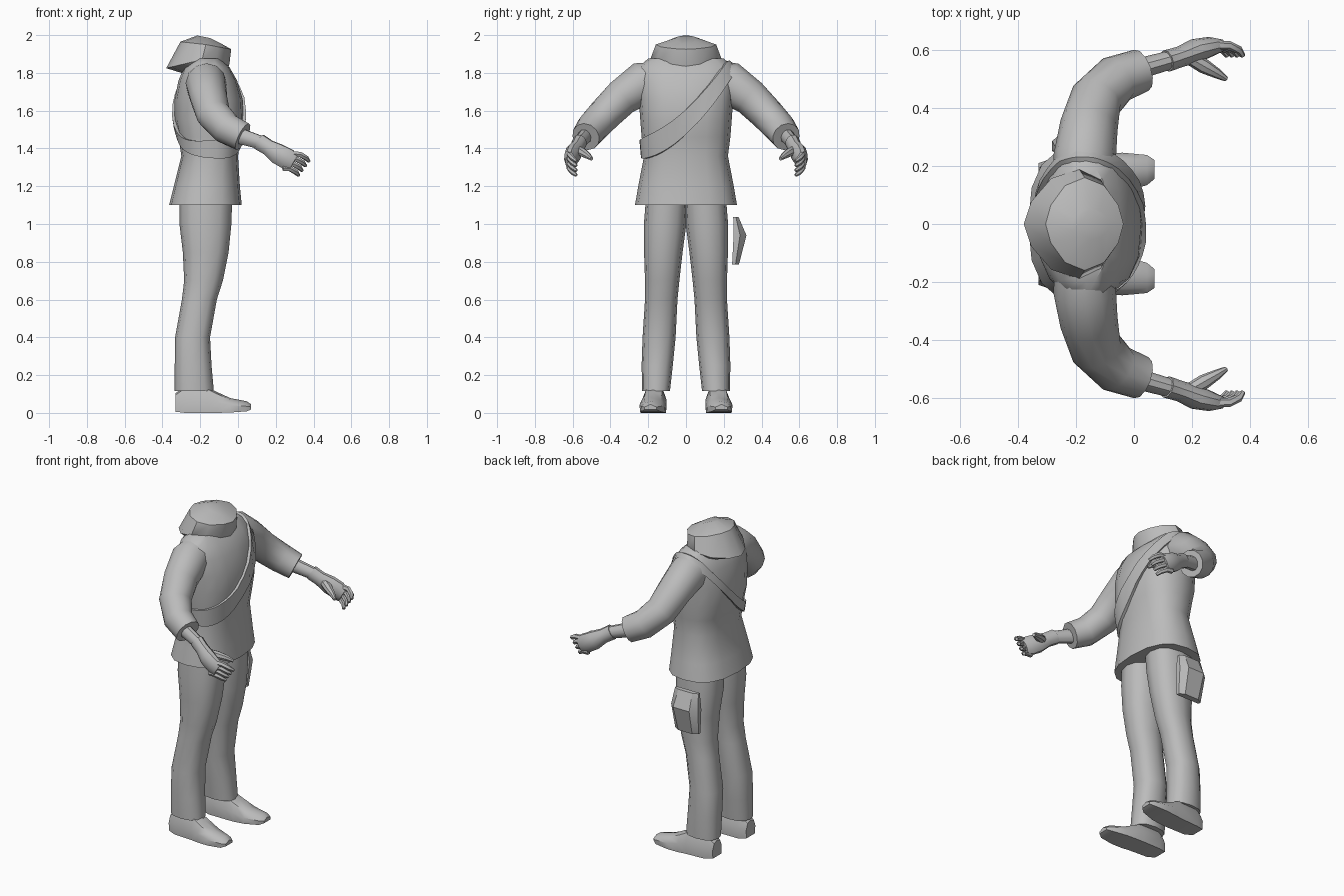
import bpy, bmesh, math
from mathutils import Vector

if "Cube" in bpy.data.objects:
    bpy.data.objects.remove(bpy.data.objects["Cube"])

cloth = bpy.data.materials.new("plain grey")
cloth.diffuse_color = (0.5, 0.5, 0.5, 1)
cloth.use_nodes = True
cloth.node_tree.nodes["Principled BSDF"].inputs["Base Color"].default_value = cloth.diffuse_color
TAU = 2 * math.pi


def loft(name, rings, mirror=False, closed=False, cap=True, angle=40):
    """Skin a list of point rings into one mesh object."""
    bm = bmesh.new()
    rows = [[bm.verts.new(p) for p in r] for r in rings]
    n = len(rows[0])
    pairs = list(zip(rows, rows[1:])) + ([(rows[-1], rows[0])] if closed else [])
    for a, b in pairs:
        for i in range(n):
            j = (i + 1) % n
            bm.faces.new((a[i], a[j], b[j], b[i]))
    if cap and not closed:
        bm.faces.new(rows[0])
        bm.faces.new(rows[-1])
    bmesh.ops.recalc_face_normals(bm, faces=bm.faces)
    me = bpy.data.meshes.new(name)
    bm.to_mesh(me)
    bm.free()
    me.materials.append(cloth)
    ob = bpy.data.objects.new(name, me)
    bpy.context.collection.objects.link(ob)
    bpy.ops.object.select_all(action='DESELECT')
    ob.select_set(True)
    bpy.context.view_layer.objects.active = ob
    bpy.ops.object.shade_smooth_by_angle(angle=math.radians(angle))
    if mirror:
        m = ob.modifiers.new("Mirror", 'MIRROR')
        m.use_axis = (False, True, False)
        m.use_clip = False
        m.use_mirror_merge = False
    return ob


def tube(name, pts, n=10, mirror=True):
    """Limb along points given as (x, y, z, side radius, up radius)."""
    c = [Vector(p[:3]) for p in pts]
    rings = []
    for i, p in enumerate(pts):
        t = (c[min(i + 1, len(c) - 1)] - c[max(i - 1, 0)]).normalized()
        u = t.cross(Vector((0, 0, 1))).normalized()
        v = u.cross(t)
        rings.append([c[i] + u * p[3] * math.cos(TAU * k / n)
                      + v * p[4] * math.sin(TAU * k / n) for k in range(n)])
    return loft(name, rings, mirror)


def soft(v, e):
    return math.copysign(abs(v) ** e, v)


def slab(z, x0, x1, y0, y1, n, e=0.8):
    """Horizontal rounded ring filling the given extents."""
    return [Vector(((x0 + x1) / 2 + (x1 - x0) / 2 * soft(math.cos(TAU * k / n), e),
                    (y0 + y1) / 2 + (y1 - y0) / 2 * soft(math.sin(TAU * k / n), e), z))
            for k in range(n)]


# Jacket body: z, back x, front x, half width
BODY = [(1.10, -0.365, 0.02, 0.27), (1.20, -0.34, 0.01, 0.253),
        (1.36, -0.30, 0.0, 0.222), (1.46, -0.315, 0.015, 0.235),
        (1.55, -0.335, 0.03, 0.242), (1.66, -0.335, 0.025, 0.25),
        (1.76, -0.315, -0.005, 0.26), (1.83, -0.285, -0.045, 0.255),
        (1.875, -0.24, -0.09, 0.2)]
loft("jacket_body", [slab(z, a, b, -h, h, 16) for z, a, b, h in BODY])


def body_point(z, ang):
    for r, s in zip(BODY, BODY[1:]):
        if z <= s[0]:
            break
    f = min(1, max(0, (z - r[0]) / (s[0] - r[0])))
    _, a, b, h = [p + (q - p) * f for p, q in zip(r, s)]
    return Vector(((a + b) / 2 + (b - a) / 2 * soft(math.cos(ang), 0.8),
                   h * soft(math.sin(ang), 0.8), z))


def on_sash(ang, dz, out):
    """Point where the slanted sash edge meets the jacket."""
    lo, hi = 1.2, 1.872
    for _ in range(25):
        z = (lo + hi) / 2
        y = body_point(z, ang).y
        if z < 1.54 + 0.95 * y + 1.4 * y * y + dz:
            lo = z
        else:
            hi = z
    p = body_point(lo, ang)
    return p + Vector((math.cos(ang), math.sin(ang), 0.4 if lo > 1.82 else 0)) * out


# Sash slung over one shoulder, wider across the chest
rings = []
for k in range(36):
    a = TAU * k / 36
    w = 0.048 + 0.018 * math.cos(a)
    rings.append([on_sash(a, -w, -0.01), on_sash(a, -w, 0.014),
                  on_sash(a, w, 0.014), on_sash(a, w, -0.01)])
loft("sash", rings, closed=True)

# Hood and collar: back x/z, half width, side x/z, front x/z
HOOD = [(-0.30, 1.80, 0.16, -0.17, 1.82, -0.06, 1.80),
        (-0.38, 1.825, 0.19, -0.19, 1.87, -0.045, 1.85),
        (-0.305, 1.965, 0.16, -0.17, 1.95, -0.036, 1.925),
        (-0.215, 1.998, 0.055, -0.15, 1.985, -0.08, 1.95)]
rings = []
for xb, zb, hy, xs, zs, xf, zf in HOOD:
    ring = []
    for k in range(12):
        c, s = math.cos(TAU * k / 12), math.sin(TAU * k / 12)
        x, z = (xf, zf) if c > 0 else (xb, zb)
        ring.append(Vector((xs + (x - xs) * abs(c), hy * soft(s, 1.3),
                            zs + (z - zs) * abs(c))))
    rings.append(ring)
loft("hood", rings)

# Sleeves, forearms and gloves
tube("sleeve", [(-0.175, 0.14, 1.76, 0.10, 0.10), (-0.17, 0.23, 1.745, 0.108, 0.115),
                (-0.155, 0.34, 1.67, 0.10, 0.098), (-0.13, 0.43, 1.58, 0.092, 0.09),
                (-0.06, 0.50, 1.505, 0.085, 0.085), (0.025, 0.53, 1.462, 0.075, 0.078)], 12)
tube("forearm", [(-0.02, 0.525, 1.475, 0.037, 0.045), (0.14, 0.57, 1.425, 0.032, 0.036)])
tube("glove_palm", [(0.112, 0.562, 1.435, 0.038, 0.045), (0.16, 0.577, 1.405, 0.036, 0.043),
                    (0.21, 0.597, 1.372, 0.042, 0.056), (0.265, 0.612, 1.342, 0.034, 0.058),
                    (0.295, 0.615, 1.325, 0.024, 0.046)])
for i, finger in enumerate(("index", "middle", "ring", "little")):
    dx, dz = -0.018 * i, -0.025 * i
    tube(finger + "_finger",
         [(0.265 + dx / 2, 0.617, 1.372 + dz, 0.017, 0.017),
          (0.33 + dx, 0.615, 1.368 + dz, 0.016, 0.016),
          (0.362 + dx, 0.60, 1.348 + dz, 0.014, 0.014),
          (0.376 + dx, 0.58, 1.332 + dz, 0.009, 0.009)], 6)
tube("thumb", [(0.17, 0.585, 1.395, 0.022, 0.026), (0.24, 0.545, 1.378, 0.026, 0.024),
               (0.285, 0.52, 1.362, 0.018, 0.018), (0.318, 0.50, 1.345, 0.009, 0.01)], 8)

# Trouser legs: z, back x, front x, inner y, outer y
LEG = [(1.16, -0.31, -0.03, -0.01, 0.21), (1.0, -0.31, -0.035, -0.002, 0.223),
       (0.85, -0.292, -0.05, 0.018, 0.222), (0.70, -0.285, -0.08, 0.035, 0.217),
       (0.60, -0.297, -0.112, 0.045, 0.217), (0.40, -0.333, -0.148, 0.055, 0.23),
       (0.25, -0.335, -0.14, 0.07, 0.235), (0.115, -0.335, -0.128, 0.085, 0.232)]
loft("trouser_leg", [slab(z, a, b, c, d, 12, 0.85) for z, a, b, c, d in LEG], True)

# Shoes: x, centre y, half width, top z, sole z
SHOE = [(-0.33, 0.165, 0.045, 0.105, 0.006), (-0.28, 0.165, 0.062, 0.14, 0.0),
        (-0.16, 0.168, 0.066, 0.135, 0.0), (-0.11, 0.172, 0.069, 0.11, 0.0),
        (-0.04, 0.178, 0.068, 0.078, 0.002), (0.045, 0.186, 0.052, 0.062, 0.008),
        (0.07, 0.188, 0.033, 0.045, 0.018)]
rings = []
for x, y, h, top, sole in SHOE:
    m = sole + (top - sole) * 0.5
    rings.append([Vector((x, y + h * a, z)) for a, z in
                  ((-0.95, sole), (0.95, sole), (1, m), (0.65, top - 0.01),
                   (0, top), (-0.65, top - 0.01), (-1, m))])
loft("shoe", rings, True)

# Pouch hanging beside one hip: z, inner y, outer y, half length
POUCH = [(1.037, 0.25, 0.278, 0.08), (0.94, 0.252, 0.32, 0.092), (0.785, 0.244, 0.28, 0.08)]
loft("hip_pouch", [[Vector((-0.19 + sx * h, y, z)) for sx, y in
                    ((-1, i), (1, i), (1, (i + o) / 2), (0.6, o), (-0.6, o), (-1, (i + o) / 2))]
                   for z, i, o, h in POUCH], angle=30)
